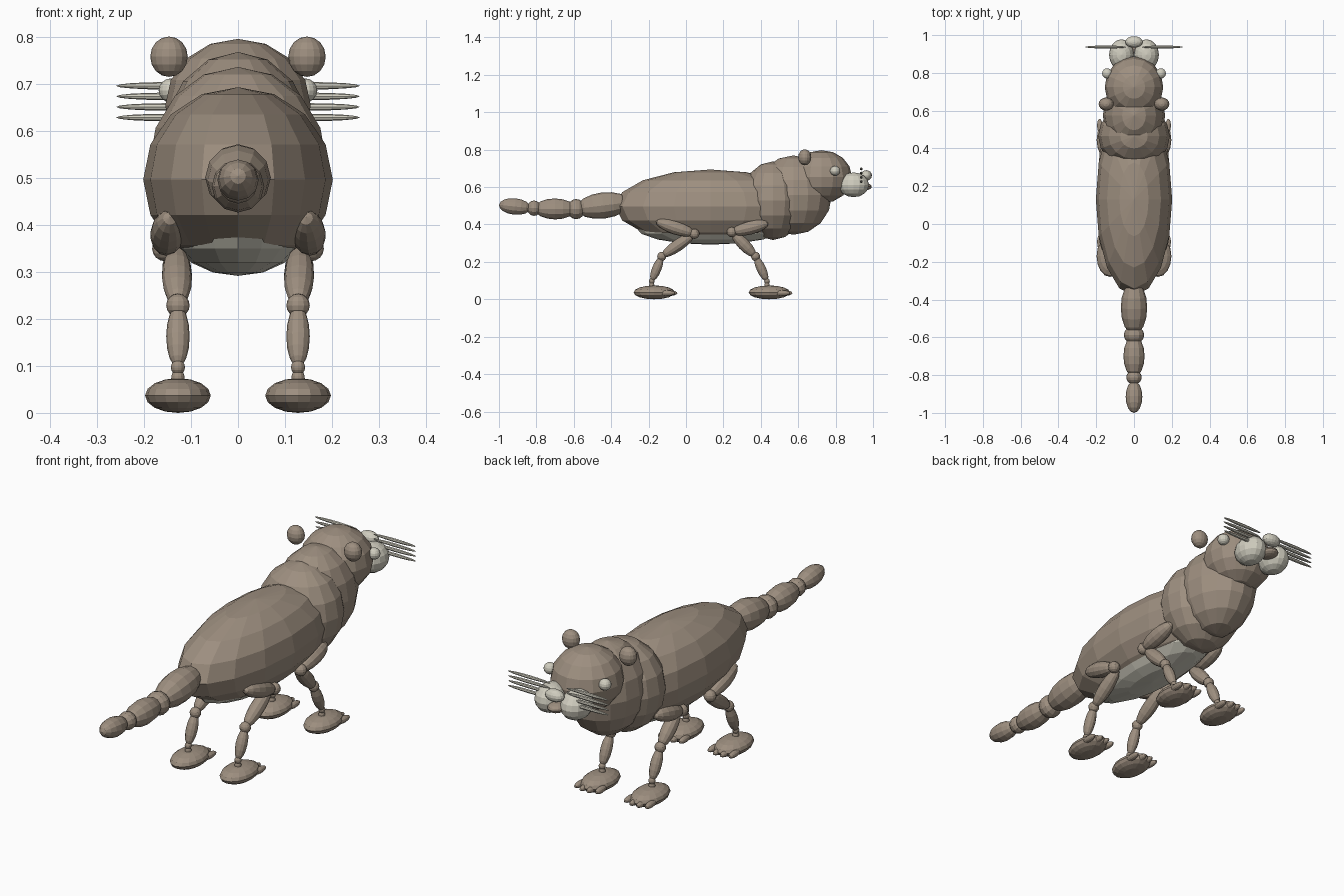
import bpy
from mathutils import Vector

cube = bpy.data.objects.get("Cube")
if cube:
    bpy.data.objects.remove(cube, do_unlink=True)


def make_material(name, color):
    mat = bpy.data.materials.new(name)
    mat.use_nodes = True
    mat.diffuse_color = color
    mat.node_tree.nodes["Principled BSDF"].inputs["Base Color"].default_value = color
    return mat


FUR = make_material("brown_fur", (0.34, 0.275, 0.215, 1))
CREAM = make_material("pale_cream", (0.63, 0.61, 0.52, 1))


def ellipsoid(name, center, radii, mat=FUR, segments=16, rings=8):
    """Flat-faced ellipsoid with upright poles."""
    bpy.ops.mesh.primitive_uv_sphere_add(segments=segments, ring_count=rings,
                                         radius=1, location=center)
    obj = bpy.context.object
    obj.name = name
    obj.scale = radii
    obj.data.materials.append(mat)
    return obj


def spindle(name, start, end, width, mat=FUR, segments=12):
    """Ellipsoid whose poles sit on two given points."""
    a, b = Vector(start), Vector(end)
    obj = ellipsoid(name, (a + b) / 2, (width, width, (b - a).length / 2), mat, segments)
    obj.rotation_mode = 'QUATERNION'
    obj.rotation_quaternion = (b - a).to_track_quat('Z', 'Y')
    return obj


# Torso, neck and head
ellipsoid("body", (0, 0.13, 0.5), (0.202, 0.51, 0.197))
ellipsoid("belly", (0, 0.13, 0.39), (0.14, 0.4, 0.095), CREAM)
ellipsoid("chest", (0, 0.465, 0.53), (0.19, 0.17, 0.21))
ellipsoid("neck", (0, 0.575, 0.56), (0.165, 0.205, 0.212))
ellipsoid("head", (0, 0.725, 0.658), (0.155, 0.162, 0.142))

# Tail, segment by segment with ball joints
spindle("tail_base", (0, -0.3, 0.522), (0, -0.585, 0.487), 0.07)
spindle("tail_joint_upper", (0, -0.54, 0.485), (0, -0.635, 0.485), 0.054)
spindle("tail_middle", (0, -0.59, 0.485), (0, -0.81, 0.487), 0.056)
spindle("tail_joint_lower", (0, -0.775, 0.49), (0, -0.85, 0.49), 0.041)
spindle("tail_tip", (0, -0.83, 0.49), (0, -1.0, 0.508), 0.044)

# Muzzle centre
ellipsoid("nose", (0, 0.964, 0.665), (0.046, 0.03, 0.028), CREAM)
ellipsoid("mouth", (0, 0.945, 0.605), (0.04, 0.048, 0.022))


def leg(label, side, x, hip, knee, hock, ankle, foot_y):
    """Three-part leg with ball joints, given (y, z) joints."""
    def at(point, px=0.128):
        return (side * px, *point)

    spindle(label + "_thigh", at(hip, 0.145), at(knee, x), 0.037)
    ellipsoid(label + "_knee", at(knee, x), (0.028, 0.027, 0.027), segments=12)
    spindle(label + "_shin", at(knee, 0.132), at(hock), 0.032)
    ellipsoid(label + "_hock", at(hock), (0.025, 0.024, 0.025), segments=12)
    spindle(label + "_lower_leg", at(hock), at(ankle), 0.025)
    ellipsoid(label + "_ankle", at(ankle), (0.015, 0.015, 0.016), segments=12)
    spindle(label + "_ankle_stem", at(ankle), at((ankle[0], 0.04)), 0.015)
    ellipsoid(label + "_foot", at((foot_y, 0.04)), (0.07, 0.11, 0.037))
    for i in range(4):
        spread = (i - 1.5) * 0.033
        reach = 0.13 - abs(i - 1.5) * 0.012
        spindle(f"{label}_toe_{i + 1}",
                (side * 0.128 + spread, foot_y + reach - 0.085, 0.036),
                (side * 0.128 + spread * 1.1, foot_y + reach, 0.036), 0.015)


for label, side in (("left", 1), ("right", -1)):
    # Face
    ellipsoid(label + "_ear", (side * 0.147, 0.635, 0.762), (0.04, 0.035, 0.043))
    ellipsoid(label + "_eye", (side * 0.142, 0.797, 0.69), (0.027, 0.027, 0.026), CREAM)
    ellipsoid(label + "_cheek", (side * 0.066, 0.896, 0.615), (0.066, 0.082, 0.066), CREAM)
    for i in range(4):
        z = 0.7 - i * 0.0225
        spindle(f"{label}_whisker_{i + 1}", (side * 0.04, 0.937, z),
                (side * 0.26, 0.937, z), 0.008, CREAM, 8)
    # Legs
    leg(label + "_rear", side, 0.155, (-0.16, 0.42), (0.045, 0.353),
        (-0.13, 0.232), (-0.183, 0.1), -0.17)
    leg(label + "_front", side, 0.15, (0.44, 0.41), (0.245, 0.362),
        (0.372, 0.232), (0.433, 0.1), 0.445)

# Rest the feet on the ground
for obj in bpy.data.objects:
    if obj.type == 'MESH' and obj.material_slots and obj.material_slots[0].material in (FUR, CREAM):
        obj.location.z -= 0.003
